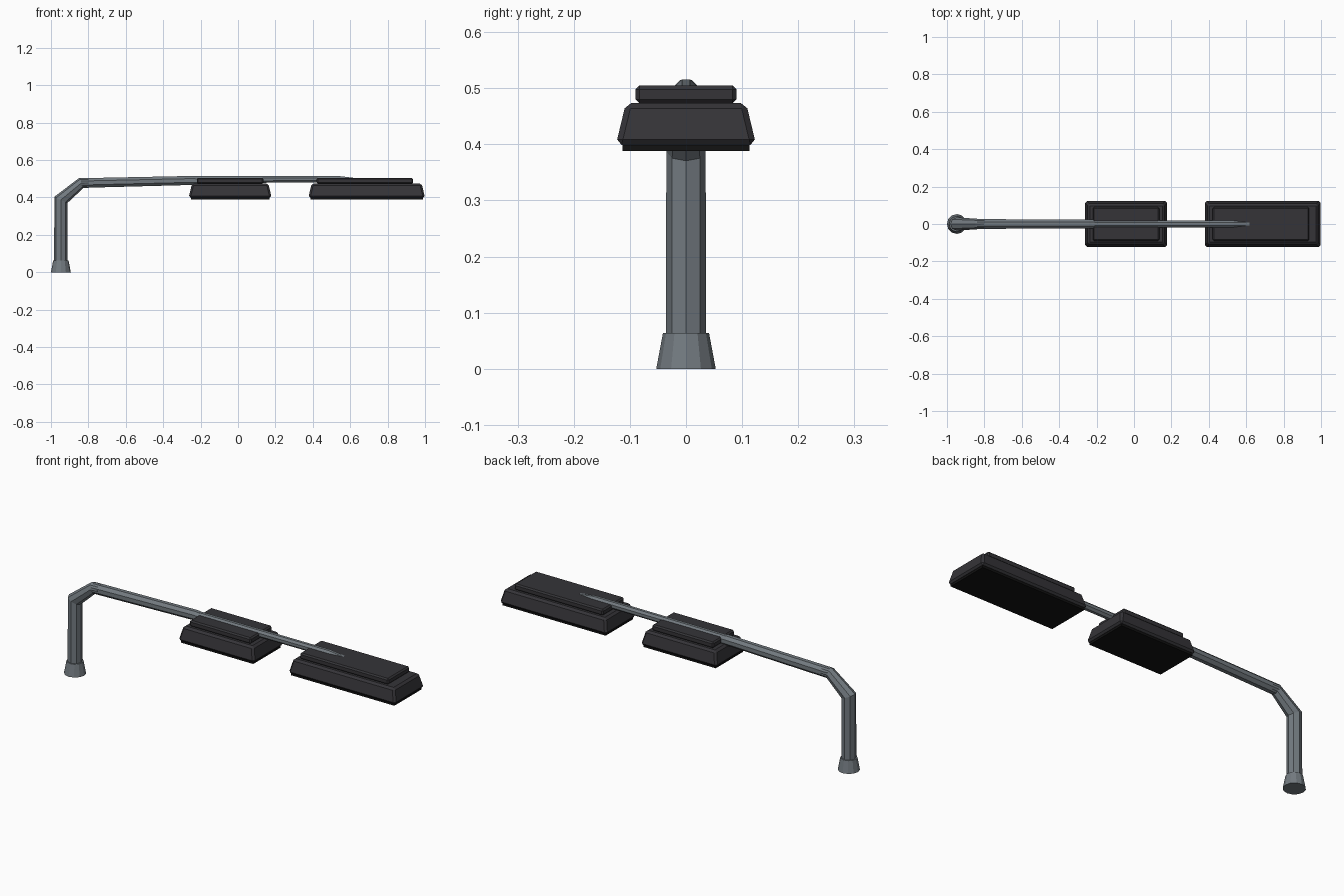
import bpy, bmesh, math
from mathutils import Vector

if "Cube" in bpy.data.objects:
    bpy.data.objects.remove(bpy.data.objects["Cube"])


def material(name, rgb):
    m = bpy.data.materials.new(name)
    m.diffuse_color = (*rgb, 1)
    m.use_nodes = True
    m.node_tree.nodes["Principled BSDF"].inputs["Base Color"].default_value = m.diffuse_color
    return m


STEEL = material("grey_steel", (0.17, 0.195, 0.215))
HOUSING = material("dark_housing", (0.035, 0.034, 0.039))
LENS = material("black_lens", (0.006, 0.006, 0.006))


def finish(name, bm, mat, bevel=0):
    bmesh.ops.recalc_face_normals(bm, faces=bm.faces)
    if bevel:
        bmesh.ops.bevel(bm, geom=bm.edges[:], offset=bevel, segments=1,
                        affect='EDGES', profile=0.5)
    me = bpy.data.meshes.new(name)
    bm.to_mesh(me)
    bm.free()
    me.materials.append(mat)
    ob = bpy.data.objects.new(name, me)
    bpy.context.collection.objects.link(ob)
    return ob


def tube(name, points, sides, phase=0.0):
    """Faceted tube swept through (x, z, radius) points in the y = 0 plane."""
    bm = bmesh.new()
    pos = [Vector((x, 0, z)) for x, z, r in points]
    rings = []
    for i, p in enumerate(pos):
        a = (p - pos[i - 1]).normalized() if i else None
        b = (pos[i + 1] - p).normalized() if i < len(pos) - 1 else None
        d = ((a or b) + (b or a)).normalized()
        side = Vector((d.z, 0, -d.x))
        # widen in the bend plane so mitred joints keep their thickness
        widen = 1 / max(0.5, d.dot(a or b))
        ring = []
        for k in range(sides):
            t = 2 * math.pi * k / sides + phase
            off = side * math.cos(t) * widen + Vector((0, math.sin(t), 0))
            ring.append(bm.verts.new(p + off * points[i][2]))
        rings.append(ring)
    for lo, hi in zip(rings, rings[1:]):
        for k in range(sides):
            n = (k + 1) % sides
            bm.faces.new((lo[k], lo[n], hi[n], hi[k]))
    bm.faces.new(rings[0])
    bm.faces.new(rings[-1])
    return finish(name, bm, STEEL)


def block(name, x0, x1, hw, z0, z1, mat, inset=0, bevel=0):
    """Box whose top is drawn in by inset on every side."""
    bm = bmesh.new()
    bmesh.ops.create_cube(bm, size=2)
    cx, hx = (x0 + x1) / 2, (x1 - x0) / 2
    for v in bm.verts:
        top = v.co.z > 0
        s = inset if top else 0
        v.co = (cx + v.co.x * (hx - s), v.co.y * (hw - s), z1 if top else z0)
    return finish(name, bm, mat, bevel)


# Flared foot, upright pole with elbow
tube("base_flare", [(-0.947, 0, 0.053), (-0.947, 0.064, 0.041)], 12)
tube("pole", [(-0.947, 0.02, 0.036), (-0.947, 0.387, 0.035),
              (-0.838, 0.477, 0.028), (-0.80, 0.478, 0.027)], 8)

# Two-stage arm, each stage dipping into a lamp
tube("arm_inner", [(-0.838, 0.477, 0.028), (-0.24, 0.491, 0.026),
                   (-0.13, 0.484, 0.02)], 8, math.pi / 8)
tube("arm_outer", [(-0.25, 0.495, 0.02), (0.53, 0.498, 0.019),
                   (0.65, 0.485, 0.017)], 8, math.pi / 8)

# Two lamp heads: cap, sloped housing, lens
for label, x0, x1 in (("inner", -0.264, 0.18), ("outer", 0.376, 1.0)):
    block(f"lamp_cap_{label}", x0 + 0.044, x1 - 0.064 + 0.02 * (label == "inner"),
          0.09, 0.473, 0.505, HOUSING, bevel=0.007)
    block(f"lamp_housing_{label}", x0, x1, 0.125, 0.399, 0.474, HOUSING,
          inset=0.018, bevel=0.01)
    block(f"lamp_lens_{label}", x0 + 0.012, x1 - 0.012, 0.113, 0.388, 0.402, LENS)
